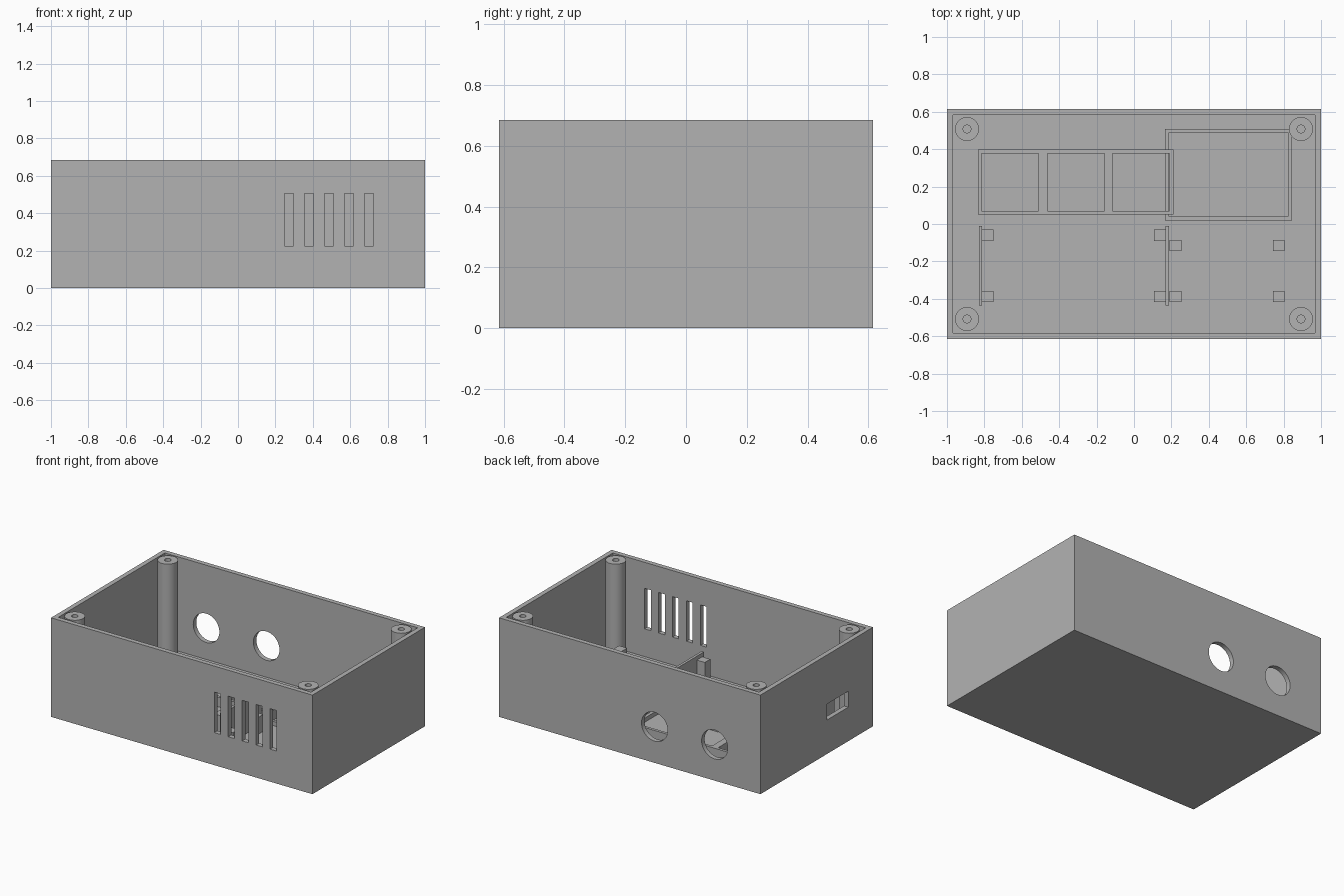
import bpy, bmesh, math
from mathutils import Matrix

if "Cube" in bpy.data.objects:
    bpy.data.objects.remove(bpy.data.objects["Cube"], do_unlink=True)

HX, HY, H = 1.0, 0.615, 0.685      # outer half sizes and height
T = 0.033                          # wall and floor thickness
BASE = T - 0.005                   # inner parts sink slightly into the floor

grey = bpy.data.materials.new("plain grey plastic")
grey.use_nodes = True
colour = (0.45, 0.45, 0.45, 1)
grey.diffuse_color = colour
grey.node_tree.nodes["Principled BSDF"].inputs["Base Color"].default_value = colour


def finish(name, bm):
    bmesh.ops.recalc_face_normals(bm, faces=bm.faces)
    mesh = bpy.data.meshes.new(name)
    bm.to_mesh(mesh)
    bm.free()
    mesh.materials.append(grey)
    ob = bpy.data.objects.new(name, mesh)
    bpy.context.collection.objects.link(ob)
    return ob


def box(name, x0, x1, y0, y1, z0, z1):
    bm = bmesh.new()
    place = Matrix.Translation(((x0 + x1) / 2, (y0 + y1) / 2, (z0 + z1) / 2))
    bmesh.ops.create_cube(bm, size=1, matrix=place @ Matrix.Diagonal((x1 - x0, y1 - y0, z1 - z0, 1)))
    return finish(name, bm)


def activate(ob):
    bpy.ops.object.select_all(action="DESELECT")
    ob.select_set(True)
    bpy.context.view_layer.objects.active = ob


def cut(ob, cutters):
    activate(ob)
    for c in cutters:
        c.hide_render = True
        mod = ob.modifiers.new("cut", "BOOLEAN")
        mod.operation, mod.solver, mod.object = "DIFFERENCE", "EXACT", c
        bpy.ops.object.modifier_apply(modifier=mod.name)
        bpy.data.objects.remove(c, do_unlink=True)


def smooth(ob):
    activate(ob)
    bpy.ops.object.shade_smooth_by_angle(angle=math.radians(30))


# Open case with vents, two round ports and one side port
case = box("case", -HX, HX, -HY, HY, 0, H)
cutters = [box("cavity", -HX + T, HX - T, -HY + T, HY - T, T, H + 0.1)]
for i in range(5):
    x = 0.273 + i * 0.107
    cutters.append(box("vent_cutter", x - 0.024, x + 0.024, -HY - 0.1, -HY + 0.1, 0.225, 0.505))
for x in (-0.65, -0.19):
    bm = bmesh.new()
    bmesh.ops.create_cone(bm, cap_ends=True, segments=48, radius1=0.1, radius2=0.1, depth=0.2,
                          matrix=Matrix.Translation((x, HY, 0.25)) @ Matrix.Rotation(math.pi / 2, 4, "X"))
    cutters.append(finish("round_port_cutter", bm))
cutters.append(box("side_port_cutter", -HX - 0.1, -HX + 0.1, -0.345, -0.115, 0.235, 0.345))
cut(case, cutters)
smooth(case)

# Corner screw posts, lathed with a blind hole
for x, sx in ((-0.893, "right"), (0.893, "left")):
    for y, sy in ((-0.508, "front"), (0.508, "back")):
        bm = bmesh.new()
        profile = [(0, BASE), (0.064, BASE), (0.064, H), (0.021, H), (0.021, 0.3), (0, 0.3)]
        verts = [bm.verts.new((r, 0, z)) for r, z in profile]
        edges = [bm.edges.new(pair) for pair in zip(verts, verts[1:])]
        bmesh.ops.spin(bm, geom=verts + edges, axis=(0, 0, 1), cent=(0, 0, 0),
                       angle=math.tau, steps=32, use_duplicate=False)
        bmesh.ops.remove_doubles(bm, verts=bm.verts, dist=0.0005)
        bmesh.ops.translate(bm, verts=bm.verts, vec=(x, y, 0))
        smooth(finish(f"screw_post_{sy}_{sx}", bm))

# Tray with three pockets
tray = box("three_cell_tray", -0.835, 0.21, 0.05, 0.397, BASE, 0.1)
cut(tray, [box("cell_cutter", x, x + 0.305, 0.07, 0.377, 0, 0.2) for x in (-0.815, -0.463, -0.115)])

# Low square frame
frame = box("low_frame", 0.165, 0.845, 0.02, 0.508, BASE, 0.062)
cut(frame, [box("frame_cutter", 0.187, 0.823, 0.04, 0.488, 0, 0.2)])

# Thin board guides
for name, x in (("guide_wall_right", -0.83), ("guide_wall_centre", 0.168)):
    box(name, x, x + 0.018, -0.437, -0.01, BASE, 0.27)

# Square standoffs: a tall set between the guides and a short set beside it
for name, xs, ys, top in (("tall_standoff", (-0.781, 0.138), (-0.06, -0.388), 0.243),
                          ("short_standoff", (0.222, 0.774), (-0.115, -0.388), 0.15)):
    for x in xs:
        for y in ys:
            box(name, x - 0.031, x + 0.031, y - 0.03, y + 0.03, BASE, top)
